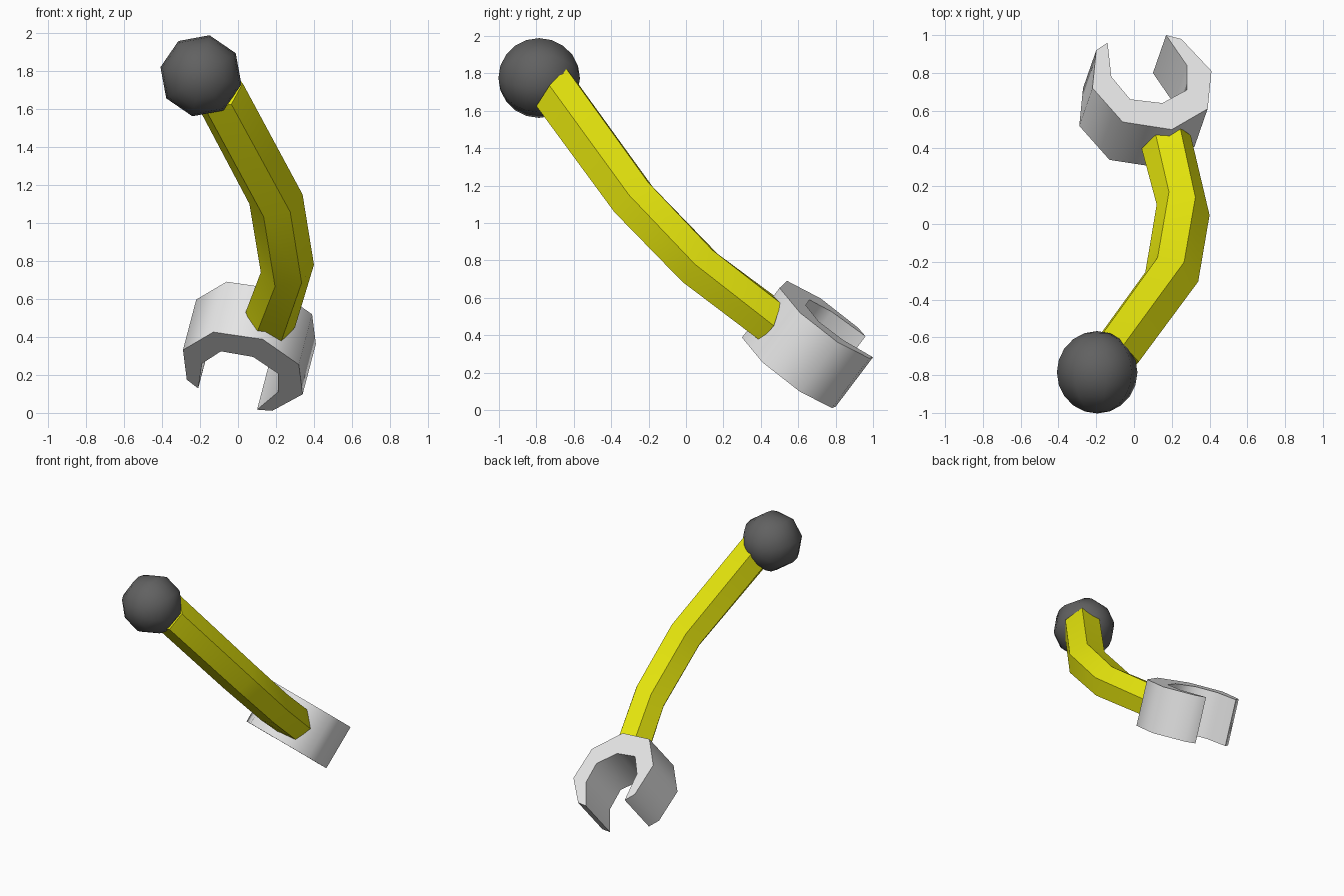
import bpy, bmesh, math
from mathutils import Vector, Matrix

cube = bpy.data.objects.get("Cube")
if cube:
    bpy.data.objects.remove(cube)


def material(name, rgb):
    mat = bpy.data.materials.new(name)
    mat.use_nodes = True
    mat.diffuse_color = (*rgb, 1)
    mat.node_tree.nodes["Principled BSDF"].inputs["Base Color"].default_value = (*rgb, 1)
    return mat


def finish(name, bm, mat, angle):
    bmesh.ops.recalc_face_normals(bm, faces=bm.faces)
    mesh = bpy.data.meshes.new(name)
    bm.to_mesh(mesh)
    bm.free()
    mesh.materials.append(mat)
    obj = bpy.data.objects.new(name, mesh)
    bpy.context.collection.objects.link(obj)
    bpy.ops.object.select_all(action='DESELECT')
    obj.select_set(True)
    bpy.context.view_layer.objects.active = obj
    bpy.ops.object.shade_smooth_by_angle(angle=math.radians(angle))
    return obj


dark_grey = material("dark grey", (0.12, 0.12, 0.12))
yellow = material("yellow", (0.8, 0.8, 0.004))
light_grey = material("light grey", (0.8, 0.8, 0.8))

# Ball: faceted sphere with its poles front and back
bm = bmesh.new()
turn = Matrix.Rotation(math.radians(-90), 4, 'X') @ Matrix.Rotation(math.radians(12), 4, 'Z')
bmesh.ops.create_uvsphere(bm, u_segments=8, v_segments=10, radius=0.218,
                          matrix=Matrix.Translation((-0.195, -0.785, 1.775)) @ turn)
finish("ball_knob", bm, dark_grey, 60)

# Arm: hexagonal rings, each given by centre, side corner offset and upper edge offset
rings = [
    ((-0.115, -0.71, 1.715), (0.14, -0.02, 0.02), (-0.01, 0.08, 0.10)),
    ((0.20, -0.28, 1.125), (0.14, -0.025, 0.025), (-0.005, 0.09, 0.08)),
    ((0.26, 0.075, 0.76), (0.14, -0.028, 0.02), (-0.005, 0.08, 0.085)),
    ((0.17, 0.435, 0.49), (0.13, 0.035, -0.04), (0.01, 0.055, 0.10)),
]
bm = bmesh.new()
loops = []
for centre, side, up in rings:
    c, s, u = Vector(centre), Vector(side), Vector(up)
    corners = [s, s / 2 + u, u - s / 2, -s, -s / 2 - u, s / 2 - u]
    loops.append([bm.verts.new(c + k) for k in corners])
for a, b in zip(loops, loops[1:]):
    for i in range(6):
        j = (i + 1) % 6
        bm.faces.new((a[i], a[j], b[j], b[i]))
bm.faces.new(loops[0])
bm.faces.new(loops[-1])
finish("bent_arm", bm, yellow, 40)

# Clamp: open C outline laid on a tilted plane, then extruded along its axis
outline = [(-0.20, 0.92), (-0.22, 0.72), (-0.06, 0.54), (0.20, 0.50), (0.39, 0.61),
           (0.41, 0.81), (0.25, 0.98), (0.17, 1.0), (0.28, 0.84), (0.28, 0.71),
           (0.15, 0.64), (-0.02, 0.66), (-0.12, 0.78), (-0.14, 0.96)]
axis = Vector((0.205, 0.59, 0.78))
bm = bmesh.new()
top = bm.faces.new([bm.verts.new((x, y, (0.845 - axis.x * x - axis.y * y) / axis.z))
                    for x, y in outline])
wall = bmesh.ops.extrude_face_region(bm, geom=[top], use_keep_orig=True)
moved = [v for v in wall["geom"] if isinstance(v, bmesh.types.BMVert)]
bmesh.ops.translate(bm, verts=moved, vec=axis * -0.34)
finish("open_clamp", bm, light_grey, 62)
